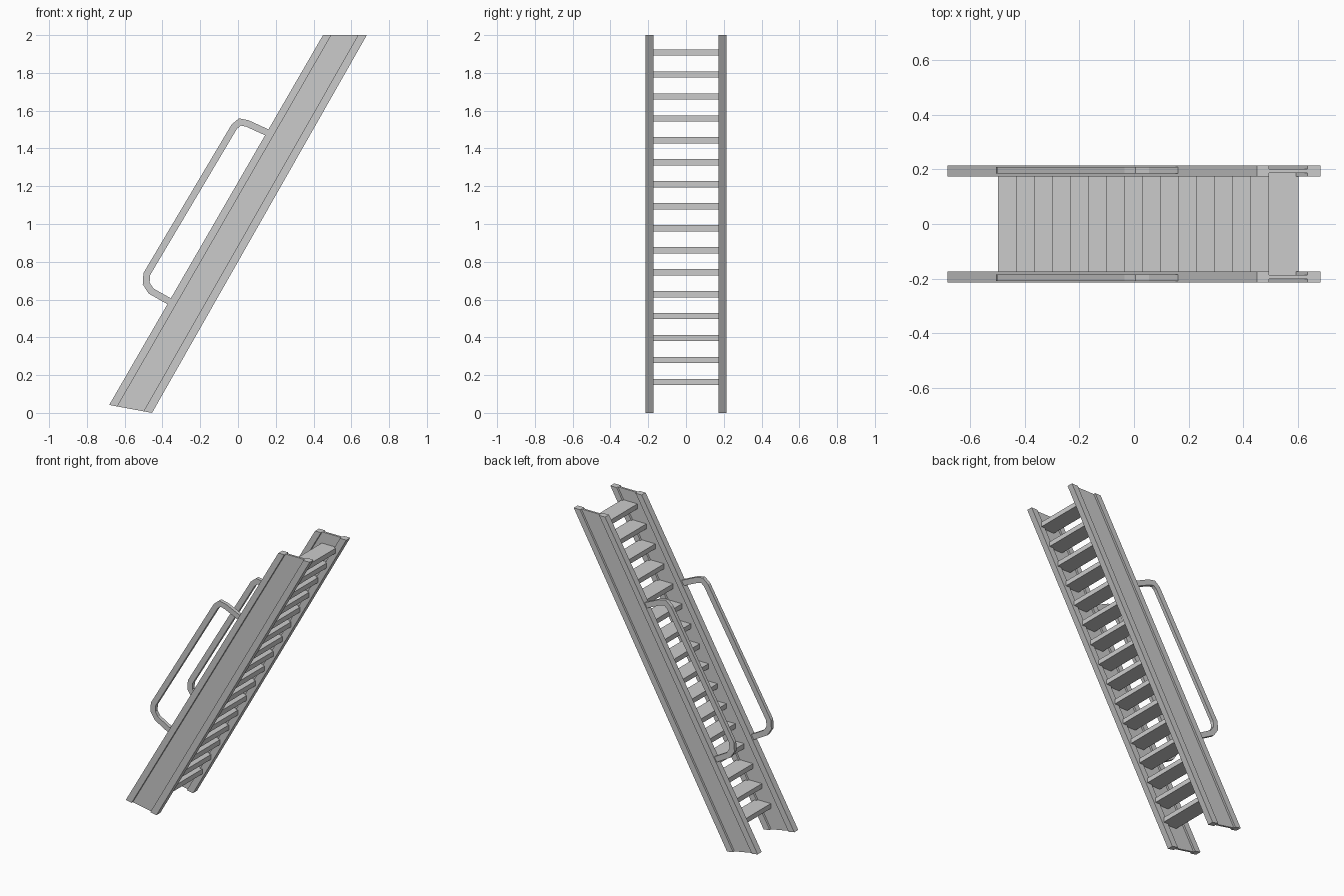
import bpy, bmesh
from mathutils import Vector

if "Cube" in bpy.data.objects:
    bpy.data.objects.remove(bpy.data.objects["Cube"])


def make_object(name, bm):
    bmesh.ops.recalc_face_normals(bm, faces=bm.faces)
    mesh = bpy.data.meshes.new(name)
    bm.to_mesh(mesh)
    bm.free()
    obj = bpy.data.objects.new(name, mesh)
    bpy.context.collection.objects.link(obj)
    return obj


def loft(name, rings):
    """Closed solid through a list of matching rings of points."""
    bm = bmesh.new()
    rows = [[bm.verts.new(p) for p in ring] for ring in rings]
    n = len(rows[0])
    for a, b in zip(rows, rows[1:]):
        for i in range(n):
            j = (i + 1) % n
            bm.faces.new((a[i], a[j], b[j], b[i]))
    bm.faces.new(rows[0])
    bm.faces.new(rows[-1])
    return make_object(name, bm)


# I-beam section: (fraction across the beam, y)
Y_IN, Y_OUT, WEB_IN, WEB_OUT = 0.173, 0.215, 0.187, 0.201
F0, F1 = 0.19, 0.80
SECTION = [(0, Y_IN), (F0, Y_IN), (F0, WEB_IN), (F1, WEB_IN), (F1, Y_IN), (1, Y_IN),
           (1, Y_OUT), (F1, Y_OUT), (F1, WEB_OUT), (F0, WEB_OUT), (F0, Y_OUT), (0, Y_OUT)]
BOTTOM = (Vector((-0.682, 0, 0.042)), Vector((-0.455, 0, 0)))
TOP = (Vector((0.45, 0, 2)), Vector((0.682, 0, 2)))

# Handrail centre line (x, z): a bent flat bar
RAIL = [Vector(p) for p in [(0.175, 1.475), (0.05, 1.532), (0.01, 1.54), (-0.02, 1.515),
                            (-0.483, 0.735), (-0.486, 0.685), (-0.46, 0.645), (-0.345, 0.58)]]
RAIL_W, RAIL_T, RAIL_Y = 0.018, 0.012, 0.196


def rail_rings(side):
    rings = []
    for i, p in enumerate(RAIL):
        d_in = (p - RAIL[max(i - 1, 0)]).normalized()
        d_out = (RAIL[min(i + 1, len(RAIL) - 1)] - p).normalized()
        d = (d_in + d_out).normalized()
        ref = d_in if i else d_out
        # mitre the corners so the bar keeps its width
        off = Vector((-d.y, d.x)) * (RAIL_W / d.dot(ref))
        rings.append([(p.x + s * off.x, side * RAIL_Y + t * RAIL_T, p.y + s * off.y)
                      for s, t in ((-1, -1), (1, -1), (1, 1), (-1, 1))])
    return rings


# Side stringers and handrails
for side, label in ((-1, "front"), (1, "back")):
    ends = [[a.lerp(b, f) + Vector((0, side * y, 0)) for f, y in SECTION]
            for a, b in (BOTTOM, TOP)]
    loft(label + "_stringer", ends)
    loft(label + "_handrail", rail_rings(side))

# Treads
for i in range(16):
    x, z = -0.498 + i * 0.0659, 0.147 + i * 0.1163
    loft(f"tread_{i + 1:02d}", [[(x, y, z), (x + 0.112, y, z),
                                 (x + 0.112, y, z + 0.033), (x, y, z + 0.033)]
                                for y in (-0.19, 0.19)])
